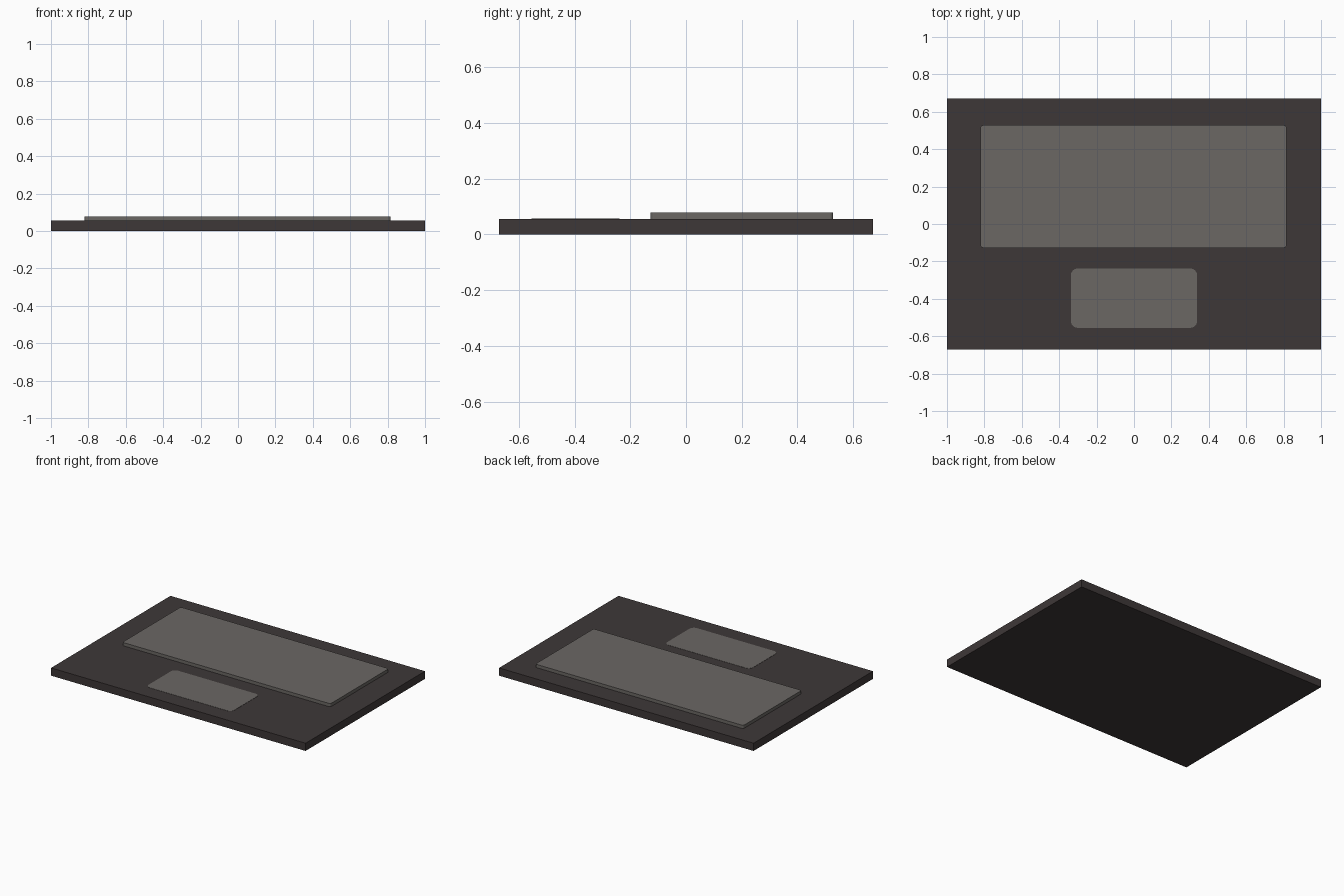
import bpy, bmesh, math

if "Cube" in bpy.data.objects:
    bpy.data.objects.remove(bpy.data.objects["Cube"])


def material(name, rgb):
    m = bpy.data.materials.new(name)
    m.diffuse_color = (*rgb, 1.0)
    m.use_nodes = True
    m.node_tree.nodes["Principled BSDF"].inputs["Base Color"].default_value = m.diffuse_color
    return m


def rounded_slab(name, x0, x1, y0, y1, z0, z1, radius, segments, mat):
    """Flat plate with optionally rounded vertical corners."""
    outline = []
    if radius > 0:
        corners = [(x1 - radius, y1 - radius, 0), (x0 + radius, y1 - radius, 90),
                   (x0 + radius, y0 + radius, 180), (x1 - radius, y0 + radius, 270)]
        for cx, cy, start in corners:
            for i in range(segments + 1):
                a = math.radians(start + 90 * i / segments)
                outline.append((cx + radius * math.cos(a), cy + radius * math.sin(a)))
    else:
        outline = [(x1, y1), (x0, y1), (x0, y0), (x1, y0)]
    bm = bmesh.new()
    base = bm.faces.new([bm.verts.new((x, y, z0)) for x, y in outline])
    top = bmesh.ops.extrude_face_region(bm, geom=[base])["geom"]
    bmesh.ops.translate(bm, vec=(0, 0, z1 - z0),
                        verts=[v for v in top if isinstance(v, bmesh.types.BMVert)])
    # keep the plate closed underneath
    if not any(f.is_valid and abs(f.calc_center_median().z - z0) < 1e-6 for f in bm.faces):
        bm.faces.new([v for v in bm.verts if abs(v.co.z - z0) < 1e-6])
    bmesh.ops.recalc_face_normals(bm, faces=bm.faces)
    mesh = bpy.data.meshes.new(name)
    bm.to_mesh(mesh)
    bm.free()
    mesh.materials.append(mat)
    obj = bpy.data.objects.new(name, mesh)
    bpy.context.collection.objects.link(obj)
    return obj


dark = material("dark_brown_grey", (0.048, 0.039, 0.039))
grey = material("warm_grey", (0.145, 0.136, 0.127))

# Main body
rounded_slab("base_plate", -1, 1, -0.67, 0.67, 0, 0.055, 0, 0, dark)
# Raised keyboard block
rounded_slab("keyboard_block", -0.82, 0.815, -0.127, 0.528, 0.05, 0.078, 0.012, 3, grey)
# Nearly flush touch pad with rounded corners
rounded_slab("touch_pad", -0.337, 0.337, -0.555, -0.238, 0.05, 0.0565, 0.035, 6, grey)
